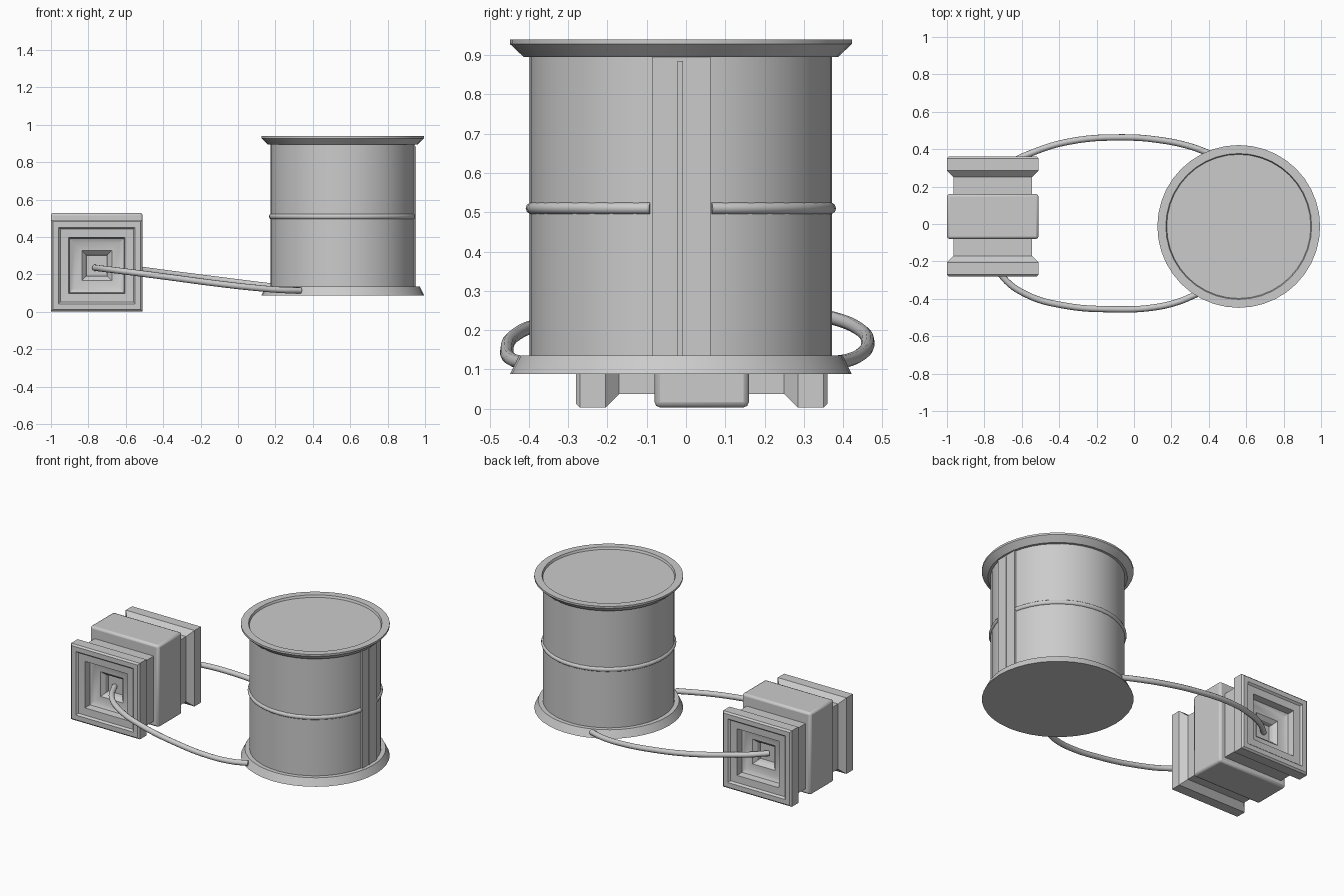
import bpy, bmesh
from math import sin, cos, pi

if "Cube" in bpy.data.objects:
    bpy.data.objects.remove(bpy.data.objects["Cube"])

CX, CY = 0.56, -0.013      # drum axis
BX, BY, BZ = -0.755, 0.04, 0.2475   # square spool centre


def finish(name, bm, angle=0.5):
    bmesh.ops.recalc_face_normals(bm, faces=bm.faces)
    me = bpy.data.meshes.new(name)
    bm.to_mesh(me)
    bm.free()
    ob = bpy.data.objects.new(name, me)
    bpy.context.collection.objects.link(ob)
    bpy.ops.object.select_all(action='DESELECT')
    ob.select_set(True)
    bpy.context.view_layer.objects.active = ob
    bpy.ops.object.shade_smooth_by_angle(angle=angle)
    return ob


def loft(name, rings):
    """Skin a list of equal-sized point loops and cap both ends."""
    bm = bmesh.new()
    loops = [[bm.verts.new(p) for p in r] for r in rings]
    n = len(loops[0])
    for a, b in zip(loops, loops[1:]):
        for i in range(n):
            j = (i + 1) % n
            bm.faces.new((a[i], a[j], b[j], b[i]))
    bm.faces.new(loops[0])
    bm.faces.new(loops[-1])
    return finish(name, bm)


def box(name, lo, hi):
    bm = bmesh.new()
    bmesh.ops.create_cube(bm, size=1)
    for v in bm.verts:
        v.co = [(a + b) / 2 + c * (b - a) for a, b, c in zip(lo, hi, v.co)]
    return finish(name, bm)


def bevel(ob, width):
    m = ob.modifiers.new("bevel", 'BEVEL')
    m.width, m.segments, m.limit_method = width, 2, 'ANGLE'


def tube(name, pts, radius, smooth_path=True):
    cu = bpy.data.curves.new(name, 'CURVE')
    cu.dimensions = '3D'
    cu.bevel_depth, cu.bevel_resolution, cu.use_fill_caps = radius, 3, True
    cu.resolution_u = 6
    sp = cu.splines.new('BEZIER' if smooth_path else 'POLY')
    if smooth_path:
        sp.bezier_points.add(len(pts) - 1)
        for b, p in zip(sp.bezier_points, pts):
            b.co = p
            b.handle_left_type = b.handle_right_type = 'AUTO'
    else:
        sp.points.add(len(pts) - 1)
        for q, p in zip(sp.points, pts):
            q.co = (*p, 1)
    ob = bpy.data.objects.new(name, cu)
    bpy.context.collection.objects.link(ob)


# Drum: lathed body with flared top and bottom rims
SIDES = 40
profile = [(0.385, 0.926), (0.39, 0.94), (0.435, 0.94), (0.435, 0.928), (0.40, 0.895),
           (0.385, 0.895), (0.385, 0.135), (0.412, 0.135), (0.435, 0.088)]
loft("drum", [[(CX + r * cos(2 * pi * i / SIDES), CY + r * sin(2 * pi * i / SIDES), z)
               for i in range(SIDES)] for r, z in profile])

# Belt around the drum, open at the seam plate
GAP = 0.205
tube("drum_belt", [(CX + 0.38 * cos(a), CY + 0.38 * sin(a), 0.51) for a in
                   (GAP + (2 * pi - 2 * GAP) * i / 48 for i in range(49))], 0.015, False)

# Seam plate and its narrow strip on the right side
box("seam_plate", (0.91, CY - 0.073, 0.13), (0.947, CY + 0.075, 0.9))
box("seam_strip", (0.92, CY - 0.009, 0.13), (0.951, CY + 0.006, 0.885))

# Square spool: flanged ends with stepped funnels, lofted along y (half size, y offset)
end = [(0.055, 0.20), (0.06, 0.225), (0.08, 0.245), (0.12, 0.248), (0.145, 0.262),
       (0.15, 0.305), (0.195, 0.308), (0.205, 0.32), (0.235, 0.32), (0.245, 0.31),
       (0.245, 0.245), (0.21, 0.21)]
steps = [(h, -y) for h, y in end] + [(h, y) for h, y in reversed(end)]
square = [(-1, -1), (1, -1), (1, 1), (-1, 1)]
loft("square_spool", [[(BX + sx * h, BY + y, BZ + sz * h) for sx, sz in square]
                      for h, y in steps])

# Middle band around the spool
band = box("spool_band", (-1.0, BY - 0.12, 0.003), (-0.51, BY + 0.12, 0.53))
bevel(band, 0.014)

# Cables from the spool funnels to the drum base
tube("front_cable", [(-0.765, -0.165, 0.236), (-0.70, -0.285, 0.228), (-0.58, -0.375, 0.213),
                     (-0.38, -0.435, 0.187), (-0.1, -0.456, 0.15), (0.1, -0.447, 0.128),
                     (0.24, -0.415, 0.117), (0.335, -0.375, 0.115)], 0.017)
tube("back_cable", [(-0.765, 0.245, 0.245), (-0.68, 0.315, 0.24), (-0.56, 0.375, 0.23),
                    (-0.35, 0.44, 0.203), (-0.06, 0.463, 0.166), (0.15, 0.447, 0.14),
                    (0.3, 0.415, 0.124), (0.41, 0.375, 0.117)], 0.017)
